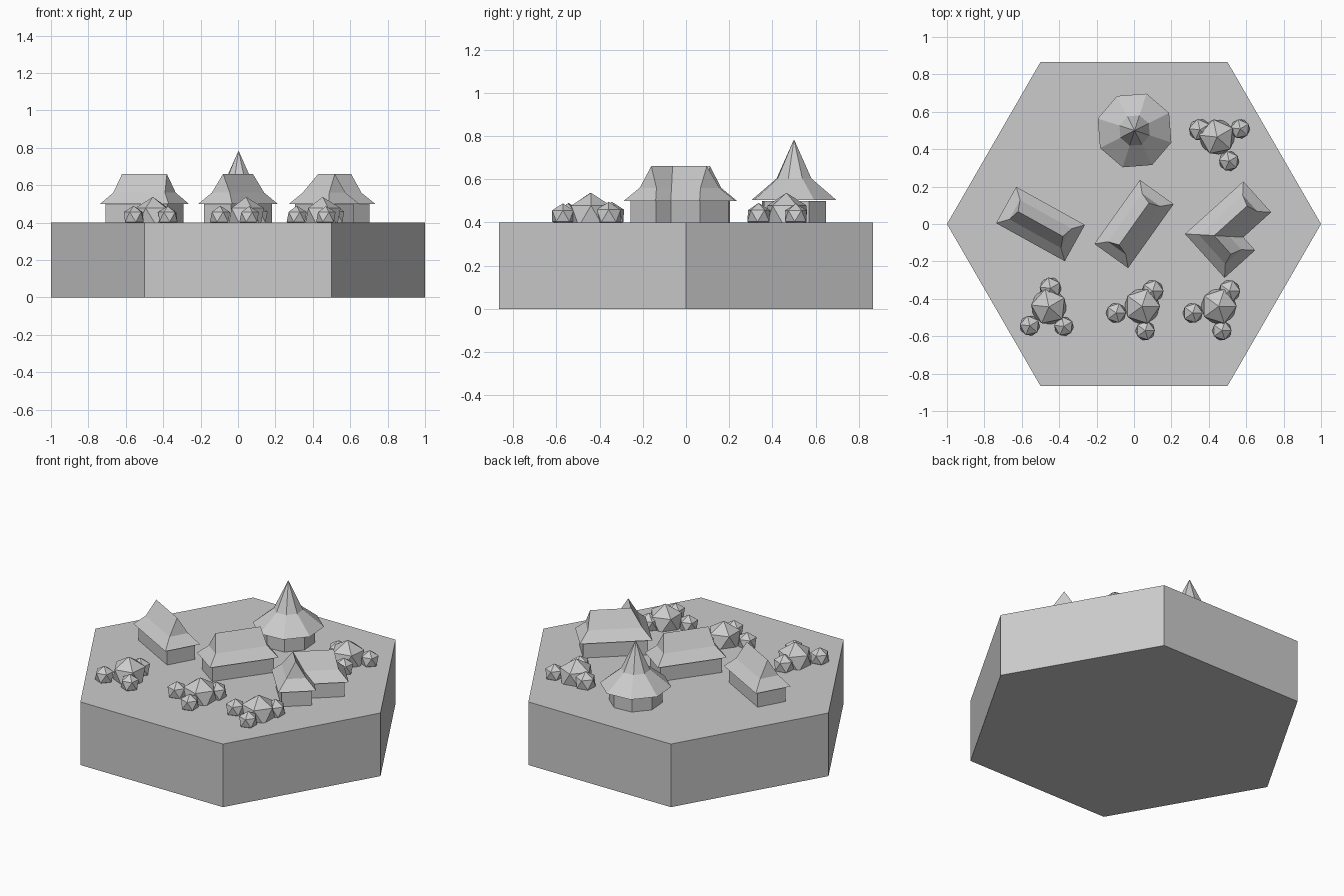
import bpy, bmesh
from math import radians, sin, cos, pi
from mathutils import Vector, Matrix

cube = bpy.data.objects.get("Cube")
if cube:
    bpy.data.objects.remove(cube, do_unlink=True)

GREY = (0.6, 0.6, 0.6, 1)
clay = bpy.data.materials.new("plain_grey")
clay.use_nodes = True
clay.diffuse_color = GREY
clay.node_tree.nodes["Principled BSDF"].inputs["Base Color"].default_value = GREY

GROUND, EAVE, KINK, RIDGE = 0.4, 0.5, 0.56, 0.66


def finish(name, bm, loc=(0, 0, 0), turn=0):
    """Turn a bmesh into a placed object."""
    bmesh.ops.recalc_face_normals(bm, faces=bm.faces)
    mesh = bpy.data.meshes.new(name)
    bm.to_mesh(mesh)
    bm.free()
    mesh.materials.append(clay)
    ob = bpy.data.objects.new(name, mesh)
    ob.location = loc
    ob.rotation_euler.z = radians(turn)
    bpy.context.collection.objects.link(ob)
    return ob


def inset(outline, d):
    """Move every edge of a clockwise outline inwards by d."""
    result = []
    for i, p in enumerate(outline):
        p = Vector(p)
        a = (p - Vector(outline[i - 1])).normalized()
        b = (Vector(outline[(i + 1) % len(outline)]) - p).normalized()
        result.append(p + d * Vector((a.y + b.y, -a.x - b.x)))
    return result


def add_ring(bm, outline, z):
    return [bm.verts.new((p[0], p[1], z)) for p in outline]


def bridge(bm, low, high):
    """Join two loops; neighbouring points of the upper loop may coincide."""
    n = len(low)
    for i in range(n):
        j = (i + 1) % n
        bm.faces.new(list(dict.fromkeys((low[i], low[j], high[j], high[i]))))


def house(name, outline, ridge, ridge_of_corner, loc, turn):
    # walls
    bm = bmesh.new()
    wall = inset(outline, 0.022)
    low, high = add_ring(bm, wall, GROUND - 0.01), add_ring(bm, wall, EAVE)
    bridge(bm, low, high)
    bm.faces.new(low)
    bm.faces.new(high)
    finish(name + "_walls", bm, loc, turn)
    # flared hip roof
    bm = bmesh.new()
    eave = add_ring(bm, outline, EAVE)
    kink = add_ring(bm, inset(outline, 0.052), KINK)
    top = add_ring(bm, ridge, RIDGE)
    bm.faces.new(eave)
    bridge(bm, eave, kink)
    bridge(bm, kink, [top[i] for i in ridge_of_corner])
    finish(name + "_roof", bm, loc, turn)


def lathe(name, profile, sides, loc, turn):
    """Low-sided solid from (radius, height) points."""
    bm = bmesh.new()
    rings = []
    for r, z in profile:
        if r:
            pts = [(r * cos(2 * pi * k / sides), r * sin(2 * pi * k / sides)) for k in range(sides)]
            rings.append(add_ring(bm, pts, z))
        else:
            rings.append([bm.verts.new((0, 0, z))] * sides)
    for low, high in zip(rings, rings[1:]):
        bridge(bm, low, high)
    for ring in (rings[0], rings[-1]):
        if len(set(ring)) > 1:
            bm.faces.new(ring)
    finish(name, bm, loc, turn)


# ground tile
lathe("hexagon_ground", [(1, 0), (1, GROUND)], 6, (0, 0, 0), 0)

# two plain houses
L, W = 0.21, 0.111
rect = [(-L, W), (L, W), (L, -W), (-L, -W)]
for name, x, turn in (("left_side_house", -0.5, -29), ("middle_house", 0, 54.5)):
    house(name, rect, [(-0.137, 0), (0.137, 0)], (0, 1, 1, 0), (x, 0, 0), turn)

# corner house with a wing
corner = [(-L, W), (L, W), (L, -W), (0.01, -W), (0.01, -0.205), (-L, -0.205)]
house("corner_house", corner, [(-0.1, 0), (0.137, 0), (-0.1, -0.133)],
      (0, 1, 1, 0, 2, 2), (0.503, 0.005, 0), 42)

# round tower with pointed roof
spot = (0.003, 0.5, 0)
lathe("tower_walls", [(0.155, GROUND - 0.01), (0.155, EAVE)], 8, spot, 27)
lathe("tower_roof", [(0.207, 0.503), (0.085, 0.603), (0, 0.785)], 8, spot, 27)

# bush clusters: one large ball with three small ones
BALLS = [(0, 0, 0.107), (0.057, 0.082, 0.065), (-0.139, -0.036, 0.06), (0.017, -0.13, 0.058)]
clusters = [(-0.455, -0.443, 30), (0.043, -0.44, 0), (0.453, -0.44, 0), (0.444, 0.465, 102)]
for n, (x, y, turn) in enumerate(clusters, 1):
    bm = bmesh.new()
    for bx, by, r in BALLS:
        bmesh.ops.create_icosphere(bm, subdivisions=1, radius=r,
                                   matrix=Matrix.Translation((bx, by, 0.43)))
    finish(f"bush_cluster_{n}", bm, (x, y, 0), turn)
